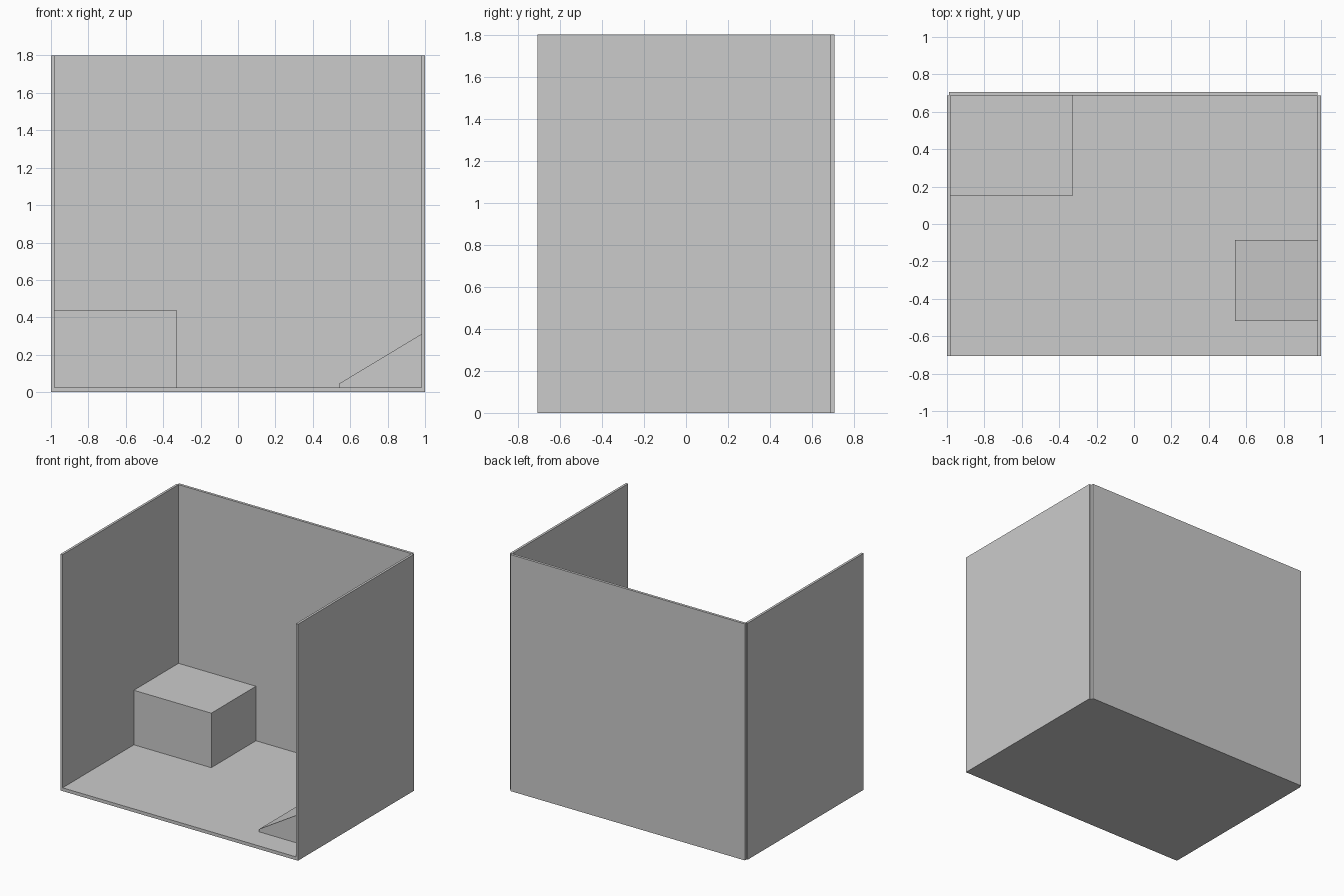
import bpy, bmesh

if "Cube" in bpy.data.objects:
    bpy.data.objects.remove(bpy.data.objects["Cube"])


def prism(name, profile, y0, y1):
    """Extrude an XZ outline from y0 to y1."""
    bm = bmesh.new()
    face = bm.faces.new([bm.verts.new((x, y0, z)) for x, z in profile])
    new = bmesh.ops.extrude_face_region(bm, geom=[face])["geom"]
    verts = [v for v in new if isinstance(v, bmesh.types.BMVert)]
    bmesh.ops.translate(bm, verts=verts, vec=(0, y1 - y0, 0))
    bmesh.ops.recalc_face_normals(bm, faces=bm.faces)
    mesh = bpy.data.meshes.new(name)
    bm.to_mesh(mesh)
    bm.free()
    obj = bpy.data.objects.new(name, mesh)
    bpy.context.collection.objects.link(obj)
    return obj


def box(name, x0, x1, y0, y1, z0, z1):
    return prism(name, [(x0, z0), (x1, z0), (x1, z1), (x0, z1)], y0, y1)


FRONT, INNER_BACK, BACK = -0.707, 0.687, 0.707
FLOOR, TOP = 0.025, 1.8

# Floor slab and three thin walls, open at front and top
box("floor", -1, 1, FRONT, INNER_BACK, 0, FLOOR)
box("left_wall", -1, -0.982, FRONT, INNER_BACK, 0.005, TOP)
box("right_wall", 0.982, 1, FRONT, INNER_BACK, 0.005, TOP)
box("back_wall", -0.99, 0.982, INNER_BACK, BACK, 0, TOP)

# Storage block in the back left corner
box("corner_block", -0.988, -0.33, 0.15, 0.697, 0.02, 0.44)

# Ramp rising to the right wall, with a small lip at its low edge
prism("ramp", [(0.54, 0.02), (0.985, 0.02), (0.985, 0.313), (0.54, 0.045)],
      -0.518, -0.085)
